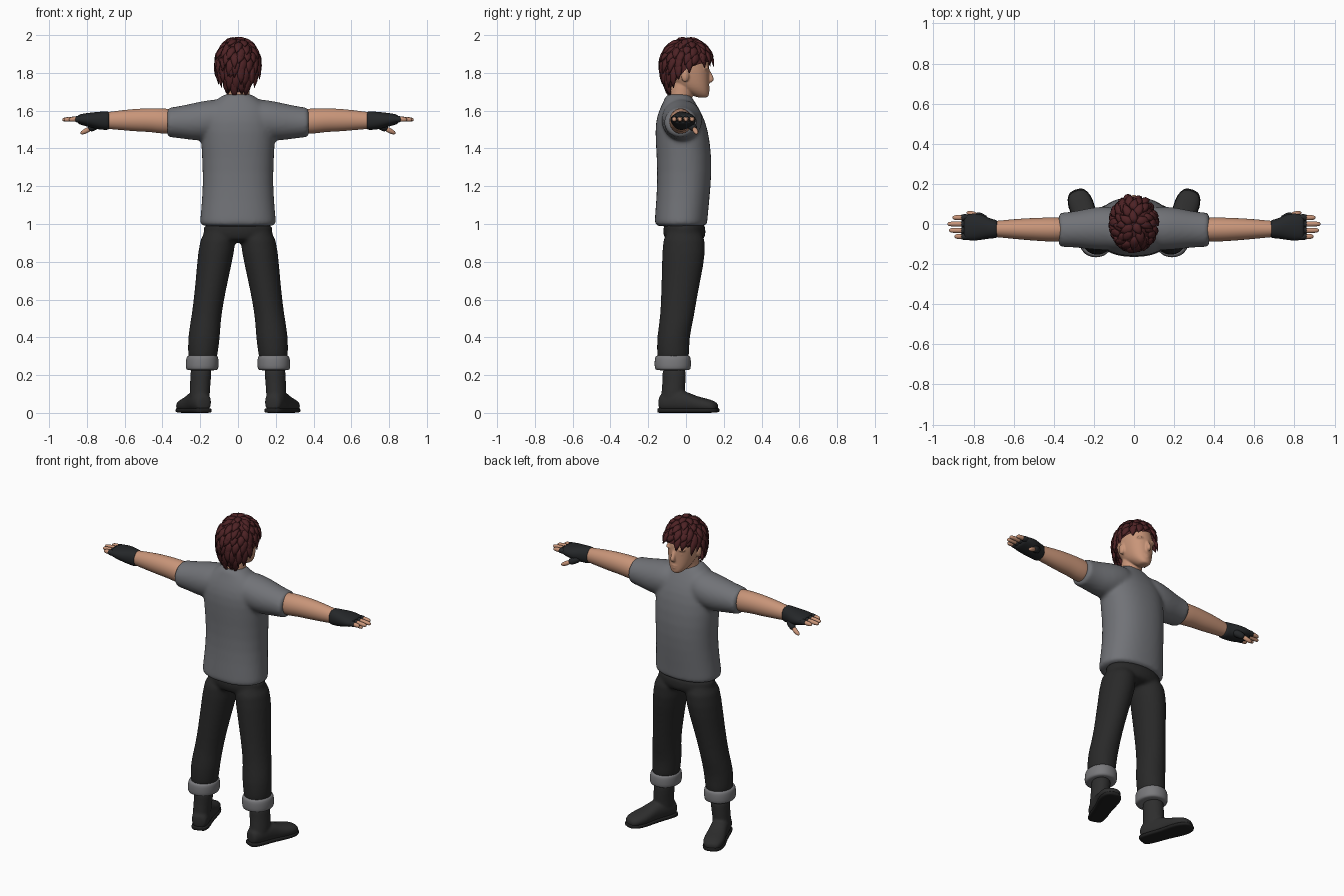
import bpy, bmesh, math, random
from mathutils import Vector

random.seed(4)
cube = bpy.data.objects.get("Cube")
if cube:
    bpy.data.objects.remove(cube)


def material(name, r, g, b):
    m = bpy.data.materials.new(name)
    m.use_nodes = True
    m.diffuse_color = (r, g, b, 1)
    bsdf = m.node_tree.nodes["Principled BSDF"]
    bsdf.inputs["Base Color"].default_value = (r, g, b, 1)
    bsdf.inputs["Roughness"].default_value = 0.8
    return m


SKIN = material("skin", 0.58, 0.30, 0.19)
HAIR = material("dark red hair", 0.075, 0.016, 0.018)
SHIRT = material("grey shirt", 0.165, 0.17, 0.185)
CUFF = material("light grey cuff", 0.19, 0.19, 0.20)
PANTS = material("black trousers", 0.022, 0.022, 0.022)
BOOT = material("black leather", 0.027, 0.027, 0.027)
SOLE = material("dark sole", 0.014, 0.014, 0.014)
GLOVE = material("dark glove", 0.018, 0.020, 0.022)


def skin_rings(bm, rings):
    """Bridge rings of points into a closed tube."""
    vs = [[bm.verts.new(p) for p in ring] for ring in rings]
    n = len(vs[0])
    for a, b in zip(vs, vs[1:]):
        for i in range(n):
            bm.faces.new((a[i], a[(i + 1) % n], b[(i + 1) % n], b[i]))
    bm.faces.new(vs[0][::-1])
    bm.faces.new(vs[-1])


def loft(bm, axis, rings, power=1.0, n=20):
    """Rings are (position on axis, centre a, centre b, radius a, radius b)."""
    out = []
    for t, a, b, ra, rb in rings:
        ring = []
        for i in range(n):
            c, s = math.cos(math.tau * i / n), math.sin(math.tau * i / n)
            u = a + ra * math.copysign(abs(c) ** power, c)
            v = b + rb * math.copysign(abs(s) ** power, s)
            ring.append({"x": (t, u, v), "y": (u, t, v), "z": (u, v, t)}[axis])
        out.append(ring)
    skin_rings(bm, out)


def sweep(bm, pts, radii, normal=(0, 0, 1), flat=1.0, n=8):
    """Tube along points, flattened along the normal."""
    pts = [Vector(p) for p in pts]
    out = []
    for i, (p, r) in enumerate(zip(pts, radii)):
        tan = (pts[min(i + 1, len(pts) - 1)] - pts[max(i - 1, 0)]).normalized()
        side = tan.cross(Vector(normal)).normalized()
        up = side.cross(tan)
        out.append([p + r * (side * math.cos(math.tau * k / n)
                             + up * flat * math.sin(math.tau * k / n)) for k in range(n)])
    skin_rings(bm, out)


def ball(bm, centre, radii):
    made = bmesh.ops.create_uvsphere(bm, u_segments=16, v_segments=10, radius=1)
    for v in made["verts"]:
        v.co = Vector(centre) + Vector(c * r for c, r in zip(v.co, radii))


def finish(bm, name, mat, mirror=False, subsurf=0, voxel=0):
    bmesh.ops.recalc_face_normals(bm, faces=bm.faces)
    me = bpy.data.meshes.new(name)
    bm.to_mesh(me)
    bm.free()
    me.materials.append(mat)
    for p in me.polygons:
        p.use_smooth = True
    ob = bpy.data.objects.new(name, me)
    bpy.context.scene.collection.objects.link(ob)
    if mirror:
        m = ob.modifiers.new("mirror", "MIRROR")
        m.use_mirror_merge = False
    if subsurf:
        m = ob.modifiers.new("subdivide", "SUBSURF")
        m.levels = m.render_levels = subsurf
    if voxel:
        m = ob.modifiers.new("fuse", "REMESH")
        m.mode, m.voxel_size, m.use_smooth_shade = "VOXEL", voxel, True
        m = ob.modifiers.new("relax", "SMOOTH")
        m.factor, m.iterations = 0.5, 6
    return ob


# Shirt: torso and sleeves fused
bm = bmesh.new()
loft(bm, "z", [(0.985, 0, -.027, .195, .135), (1.0, 0, -.027, .203, .14), (1.05, 0, -.024, .198, .14),
               (1.2, 0, -.01, .185, .142), (1.35, 0, -.008, .19, .146), (1.5, 0, -.024, .2, .142),
               (1.58, 0, -.033, .19, .12), (1.64, 0, -.036, .145, .088), (1.675, 0, -.04, .085, .068),
               (1.69, 0, -.04, .075, .062)], power=.88, n=32)
loft(bm, "x", [(.05, -.025, 1.56, .1, .1), (.12, -.022, 1.556, .11, .106), (.2, -.022, 1.543, .108, .106),
               (.28, -.026, 1.54, .092, .09), (.35, -.029, 1.538, .086, .08),
               (.37, -.029, 1.538, .086, .078), (.376, -.029, 1.538, .08, .072)], n=28)
finish(bm, "shirt", SHIRT, mirror=True, subsurf=1, voxel=.011)

# Trousers: hips and legs fused
bm = bmesh.new()
loft(bm, "z", [(.9, 0, -.008, .15, .1), (.94, 0, -.008, .19, .115), (1.03, 0, -.01, .188, .115)], n=28)
loft(bm, "z", [(.99, .095, -.01, .095, .11), (.85, .116, -.01, .098, .118), (.7, .139, -.027, .086, .104),
               (.56, .16, -.042, .08, .093), (.48, .172, -.052, .081, .09), (.4, .18, -.068, .086, .087),
               (.32, .186, -.068, .08, .087), (.26, .188, -.068, .076, .084)])
finish(bm, "trousers", PANTS, mirror=True, subsurf=1, voxel=.01)

# Turned-up trouser cuffs
bm = bmesh.new()
loft(bm, "z", [(.225, .19, -.07, .072, .08), (.228, .19, -.07, .086, .095), (.25, .19, -.07, .088, .098),
               (.285, .189, -.07, .087, .097), (.302, .188, -.07, .082, .092), (.304, .188, -.07, .07, .08)], .92)
finish(bm, "trouser_cuffs", CUFF, mirror=True, subsurf=1)


# Boots: shaft and turned-out foot
def turn_out(bm):
    for v in bm.verts:
        x, y, a = v.co.x, v.co.y, math.radians(20)
        v.co.x = .2 + x * math.cos(a) + (y + .08) * math.sin(a)
        v.co.y = -.08 - x * math.sin(a) + (y + .08) * math.cos(a)


bm = bmesh.new()
loft(bm, "z", [(.03, 0, -.075, .05, .06), (.09, 0, -.07, .053, .064), (.15, -.005, -.065, .053, .063),
               (.21, -.01, -.065, .056, .064), (.24, -.01, -.065, .056, .064)])
loft(bm, "y", [(-.145, 0, .05, .03, .035), (-.13, 0, .055, .048, .05), (-.07, 0, .062, .055, .058),
               (0, 0, .06, .052, .058), (.04, 0, .05, .056, .047), (.09, 0, .042, .064, .04),
               (.14, 0, .038, .06, .034), (.17, 0, .032, .045, .026), (.182, 0, .028, .025, .018)], .85)
turn_out(bm)
finish(bm, "boots", BOOT, mirror=True, subsurf=1, voxel=.007)

bm = bmesh.new()
loft(bm, "y", [(-.15, 0, .013, .03, .013), (-.135, 0, .013, .05, .013), (-.07, 0, .013, .055, .013),
               (0, 0, .013, .052, .013), (.09, 0, .013, .066, .013), (.14, 0, .013, .062, .013),
               (.175, 0, .014, .045, .012), (.188, 0, .015, .022, .01)], power=.5)
turn_out(bm)
finish(bm, "boot_soles", SOLE, mirror=True, subsurf=1)

# Bare arms
bm = bmesh.new()
loft(bm, "x", [(.3, -.028, 1.54, .06, .066), (.4, -.028, 1.545, .062, .069), (.46, -.027, 1.55, .059, .063),
               (.52, -.026, 1.55, .056, .062), (.6, -.025, 1.55, .05, .055),
               (.69, -.025, 1.548, .04, .045), (.73, -.025, 1.548, .04, .04)])
finish(bm, "arms", SKIN, mirror=True, subsurf=1)

# Fingerless gloves, fingers and thumbs
glove, fingers = bmesh.new(), bmesh.new()
loft(glove, "x", [(.682, -.025, 1.547, .04, .042), (.684, -.025, 1.547, .046, .05),
                  (.72, -.023, 1.547, .05, .049), (.755, -.015, 1.548, .064, .045),
                  (.8, -.015, 1.552, .07, .036), (.84, -.016, 1.554, .064, .027),
                  (.85, -.016, 1.554, .058, .02)], power=.9)
for y, tip in ((.032, .905), (.0, .93), (-.032, .922), (-.062, .895)):
    z = 1.555
    sweep(glove, [(.82, y, z), (.85, y, z), (.866, y, z - .001)], [.02, .019, .017])
    sweep(fingers, [(.84, y, z), (.875, y, z), (tip - .012, y, z - .002), (tip - .003, y, z - .003),
                    (tip, y, z - .003)], [.015, .015, .013, .009, .003])
sweep(glove, [(.73, .01, 1.535), (.765, .035, 1.515), (.79, .047, 1.5)], [.026, .024, .019])
sweep(fingers, [(.78, .042, 1.507), (.81, .052, 1.49), (.828, .056, 1.482), (.834, .057, 1.479)],
      [.016, .015, .011, .004])
finish(glove, "gloves", GLOVE, mirror=True, subsurf=1)
finish(fingers, "fingers", SKIN, mirror=True, subsurf=1)

# Head, neck, nose, ears, lids and lips fused
bm = bmesh.new()
loft(bm, "z", [(1.6, 0, -.035, .068, .06), (1.67, 0, -.028, .062, .062), (1.72, 0, -.02, .062, .06),
               (1.78, 0, -.01, .06, .06)])
loft(bm, "z", [(1.668, 0, .088, .022, .026), (1.68, 0, .08, .038, .043), (1.705, 0, .055, .06, .068),
               (1.74, 0, .03, .075, .094), (1.785, 0, .014, .085, .11), (1.84, 0, .008, .092, .118),
               (1.9, 0, 0, .088, .112), (1.95, 0, 0, .05, .07)], power=.9)
sweep(bm, [(0, .112, 1.825), (0, .126, 1.79), (0, .138, 1.765), (0, .122, 1.75)], [.01, .013, .018, .014],
      normal=(0, 1, 0))
ball(bm, (0, .115, 1.722), (.026, .012, .008))
ball(bm, (0, .115, 1.709), (.022, .012, .007))
for s in (-1, 1):
    ball(bm, (s * .088, -.005, 1.785), (.014, .022, .035))
    ball(bm, (s * .036, .1, 1.798), (.018, .014, .01))
    ball(bm, (s * .038, .104, 1.826), (.03, .018, .01))
finish(bm, "head", SKIN, subsurf=1, voxel=.005)


# Hair: a trimmed cap covered by overlapping locks
def scalp(phi, th, lift=1.0):
    c, s = math.cos(math.radians(th)), math.sin(math.radians(th))
    return Vector((.114 * s * math.sin(phi) * lift, .004 + .135 * s * math.cos(phi) * lift,
                   1.845 + (.137 if c > 0 else .2) * c * lift))


def hairline(phi):
    f = math.cos(phi)
    return 100 - (14 if f > 0 else 40) * f


bm = bmesh.new()
cols, rows = 40, 14
grid = [[bm.verts.new(scalp(math.tau * i / cols, (hairline(math.tau * i / cols) - 5) * (j + .2) / rows))
         for i in range(cols)] for j in range(rows + 1)]
for a, b in zip(grid, grid[1:]):
    for i in range(cols):
        bm.faces.new((a[i], a[(i + 1) % cols], b[(i + 1) % cols], b[i]))
bm.faces.new(grid[0])
finish(bm, "hair_cap", HAIR)

bm = bmesh.new()
for row in range(9):
    th = 4 + row * 14
    count = max(5, int(20 * math.sin(math.radians(th))))
    for i in range(count):
        phi = math.tau * (i + .5 * (row % 2) + random.uniform(-.2, .2)) / count
        start = min(th + random.uniform(-4, 4), hairline(phi) - 28)
        if th > hairline(phi) - 14:
            continue
        step = random.uniform(8, 12)
        curl = random.uniform(-.02, .09)
        rise = random.uniform(.03, .05)
        pts = [scalp(phi + curl * k, start + step * k, .97 + rise * k) for k in range(4)]
        sweep(bm, pts, [.014, .024, .018, .002], normal=scalp(phi, start + step) - scalp(0, 0) + Vector((0, 0, .13)),
              flat=.45, n=6)
finish(bm, "hair_locks", HAIR)
